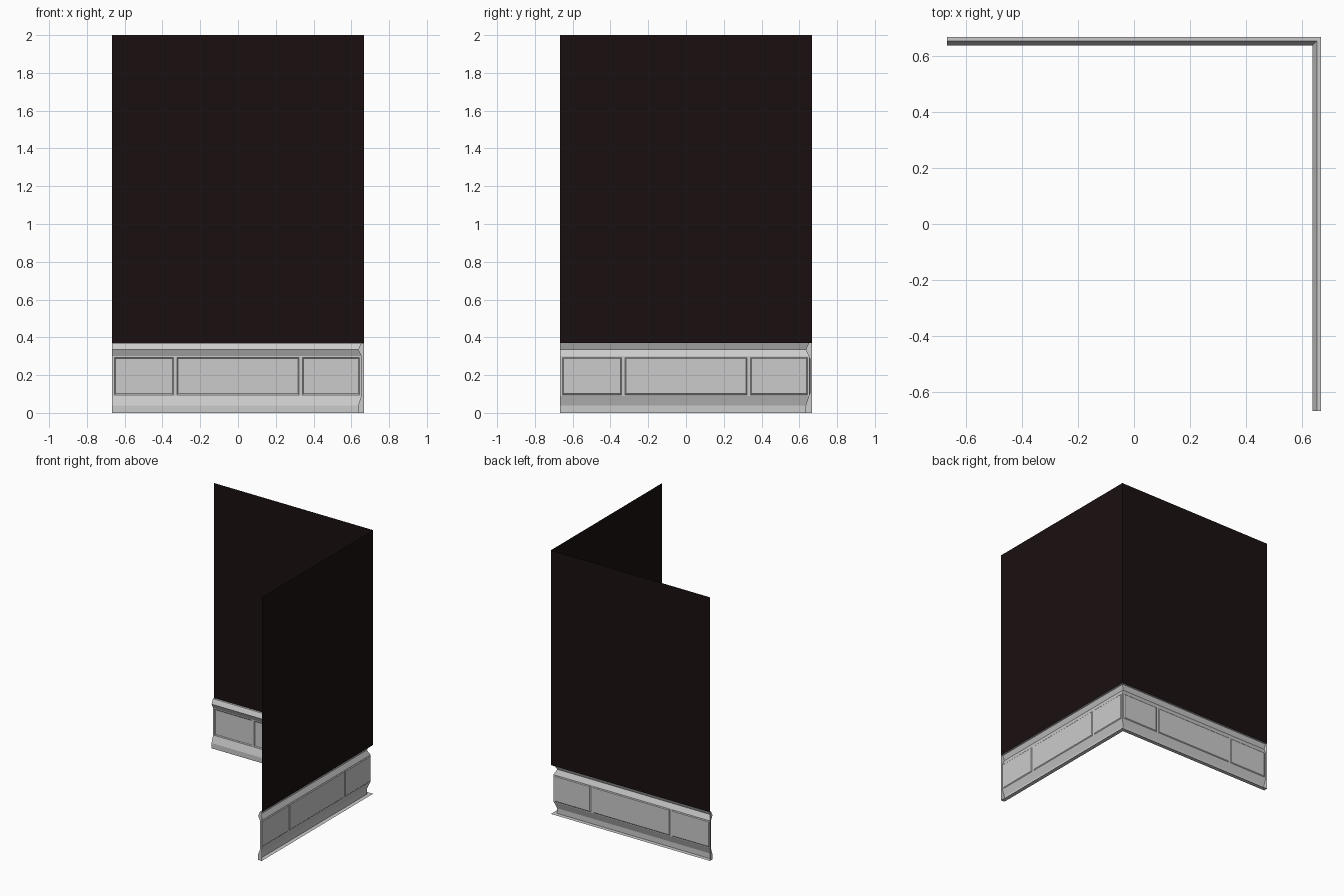
import bpy, bmesh

if "Cube" in bpy.data.objects:
    bpy.data.objects.remove(bpy.data.objects["Cube"])

L = 0.667          # half width, also the plane of the walls
TOP = 0.37         # height of the trim

# trim section: (distance from wall, height), top to bottom
UPPER = [(0.0, TOP), (0.015, TOP), (0.031, 0.335), (0.014, 0.30)]
LOWER = [(0.014, 0.09), (0.031, 0.04), (0.031, 0.0), (0.0, 0.0)]
COLS = [-L, -0.655, -0.342, -0.324, 0.324, 0.342, 0.643, L - 0.014]
ROWS = [0.09, 0.096, 0.294, 0.30]

dark = bpy.data.materials.new("dark_wall")
dark.diffuse_color = (0.010, 0.005, 0.005, 1)
dark.use_nodes = True
dark.node_tree.nodes["Principled BSDF"].inputs["Base Color"].default_value = dark.diffuse_color


def finish(bm, name, swap, mat=None):
    """Swap x and y to turn a back wall part into the matching right wall part."""
    if swap:
        for v in bm.verts:
            v.co.x, v.co.y = v.co.y, v.co.x
        bmesh.ops.reverse_faces(bm, faces=bm.faces[:])
    me = bpy.data.meshes.new(name)
    bm.to_mesh(me)
    bm.free()
    ob = bpy.data.objects.new(name, me)
    bpy.context.collection.objects.link(ob)
    if mat:
        me.materials.append(mat)


def quad(bm, pts):
    return bm.faces.new([bm.verts.new(p) for p in pts])


def trim(name, swap):
    bm = bmesh.new()
    # crown and skirting bands, mitred at the corner
    for part in (UPPER, LOWER):
        for (d0, z0), (d1, z1) in zip(part, part[1:]):
            quad(bm, [(-L, L - d0, z0), (-L, L - d1, z1),
                      (L - d1, L - d1, z1), (L - d0, L - d0, z0)])
    # panelled field between them
    panels = []
    y = L - 0.014
    for i, (a, b) in enumerate(zip(COLS, COLS[1:])):
        for j, (c, d) in enumerate(zip(ROWS, ROWS[1:])):
            f = quad(bm, [(a, y, c), (b, y, c), (b, y, d), (a, y, d)])
            if j == 1 and i % 2 == 1:
                panels.append(f)
    # flat cap on the open end
    bm.faces.new([bm.verts.new((-L, L - d, z)) for d, z in reversed(UPPER + LOWER)])
    bmesh.ops.remove_doubles(bm, verts=bm.verts[:], dist=1e-5)
    bm.normal_update()
    # sunk panels with bevelled borders
    bmesh.ops.inset_individual(bm, faces=panels, thickness=0.008, depth=-0.005)
    finish(bm, name, swap)


def wall(name, swap):
    bm = bmesh.new()
    quad(bm, [(-L, L, TOP), (L, L, TOP), (L, L, 2), (-L, L, 2)])
    finish(bm, name, swap, dark)


for side, swap in (("back", False), ("right", True)):
    trim(side + "_trim", swap)
    wall(side + "_wall", swap)
